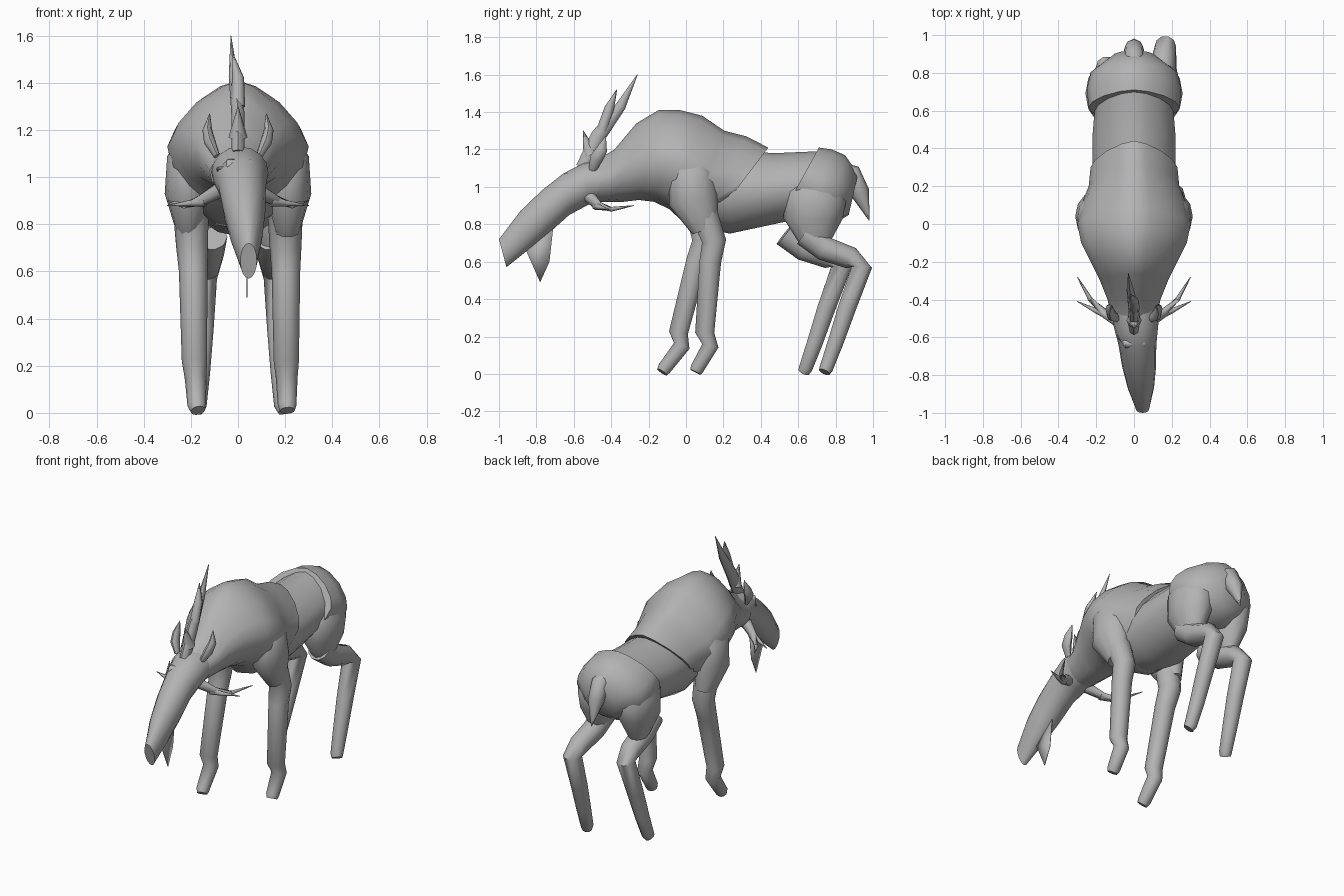
import bpy, bmesh, math
from mathutils import Vector

if "Cube" in bpy.data.objects:
    bpy.data.objects.remove(bpy.data.objects["Cube"])

grey = bpy.data.materials.new("plain grey")
grey.use_nodes = True
grey.diffuse_color = (0.45, 0.45, 0.45, 1)
grey.node_tree.nodes["Principled BSDF"].inputs["Base Color"].default_value = grey.diffuse_color


def finish(name, bm):
    """Turn a bmesh into a smooth object that keeps its sharp edges."""
    bmesh.ops.recalc_face_normals(bm, faces=bm.faces)
    mesh = bpy.data.meshes.new(name)
    bm.to_mesh(mesh)
    bm.free()
    mesh.materials.append(grey)
    obj = bpy.data.objects.new(name, mesh)
    bpy.context.collection.objects.link(obj)
    bpy.ops.object.select_all(action="DESELECT")
    obj.select_set(True)
    bpy.context.view_layer.objects.active = obj
    bpy.ops.object.shade_smooth_by_angle(angle=math.radians(50))
    return obj


def skin(name, frames, sides, peak=1):
    """Skin a chain of (centre, side axis, up axis) ellipses; peak narrows the top half."""
    bm = bmesh.new()
    rings = []
    for centre, side, up in frames:
        ring = []
        for i in range(sides):
            angle = math.tau * i / sides
            c, s = math.cos(angle), math.sin(angle)
            power = peak if s > 0 else 1
            across = math.copysign(abs(c) ** power, c)
            along = math.copysign(abs(s) ** power, s)
            ring.append(bm.verts.new(centre + side * across + up * along))
        rings.append(ring)
    for ring, following in zip(rings, rings[1:]):
        for i in range(sides):
            j = (i + 1) % sides
            bm.faces.new((ring[i], ring[j], following[j], following[i]))
    bm.faces.new(rings[0])
    bm.faces.new(rings[-1])
    return finish(name, bm)


def mix(start, end, t):
    return start + (end - start) * t


def hull(name, top_span, bottom_span, tops, bottoms, widths, peak=1.2, drift=0):
    """Body section with evenly spaced stations between a top line and a bottom line."""
    frames = []
    for i, (top_z, bottom_z, width) in enumerate(zip(tops, bottoms, widths)):
        t = i / (len(tops) - 1)
        top = Vector((drift * t, mix(*top_span, t), top_z))
        bottom = Vector((drift * t, mix(*bottom_span, t), bottom_z))
        frames.append(((top + bottom) / 2, Vector((width, 0, 0)), (top - bottom) / 2))
    return skin(name, frames, sides=16, peak=peak)


def limb(name, path, start, end, bulge=0, flat=1, mirror=1, sides=8):
    """Tapered tube along a path, swollen in the middle by the bulge."""
    points = [Vector((x * mirror, y, z)) for x, y, z in path]
    last = len(points) - 1
    frames = []
    for i, point in enumerate(points):
        t = i / last
        radius = mix(start, end, t) + bulge * math.sin(math.pi * t)
        heading = (points[min(i + 1, last)] - points[max(i - 1, 0)]).normalized()
        reference = Vector((1, 0, 0)) if abs(heading.x) < 0.7 else Vector((0, 0, 1))
        up = heading.cross(reference).normalized()
        frames.append((point, up.cross(heading) * radius * flat, up * radius))
    return skin(name, frames, sides)


def leg(name, outline, hip_x, foot_x, shift=0, swing=0):
    """Leg from a side outline; swing moves it more toward the foot."""
    last = len(outline) - 1
    path = [(mix(hip_x, foot_x, i / last), y + shift + swing * (1 - z), z)
            for i, (y, z) in enumerate(outline)]
    return limb(name, path, start=0.075, end=0.032, sides=10)


# Torso: the chest shell and the rump both overlap the waist
hull("chest", top_span=(-0.5, 0.44), bottom_span=(-0.5, 0.16),
     tops=(1.13, 1.2, 1.34, 1.41, 1.41, 1.38, 1.3, 1.27, 1.21),
     bottoms=(0.92, 0.92, 0.92, 0.93, 0.92, 0.88, 0.8, 0.78, 0.84),
     widths=(0.12, 0.14, 0.18, 0.23, 0.28, 0.3, 0.28, 0.24, 0.23), peak=1.35)
hull("waist", top_span=(0, 0.7), bottom_span=(0, 0.7),
     tops=(1.2, 1.2, 1.18, 1.19), bottoms=(0.8, 0.75, 0.8, 0.85),
     widths=(0.2, 0.22, 0.22, 0.2))
hull("rump", top_span=(0.71, 0.92), bottom_span=(0.53, 0.87),
     tops=(1.21, 1.2, 1.17, 1.07), bottoms=(0.88, 0.8, 0.78, 0.85),
     widths=(0.24, 0.25, 0.23, 0.11))
limb("tail", [(0, 0.8, 1.12), (0, 0.88, 1.07), (0, 0.93, 0.97), (0, 0.98, 0.82)],
     start=0.02, end=0.002, bulge=0.05)

# Head, with the muzzle turned a little to its left
hull("head", top_span=(-0.43, -1), bottom_span=(-0.4, -0.96),
     tops=(1.13, 1.13, 1.07, 0.98, 0.87, 0.72),
     bottoms=(0.94, 0.91, 0.85, 0.75, 0.66, 0.57),
     widths=(0.12, 0.12, 0.1, 0.09, 0.07, 0.035), peak=1, drift=0.045)
limb("brow", [(-0.08, -0.59, 1.03), (-0.04, -0.63, 1.05), (0.05, -0.63, 1.05), (0.1, -0.59, 1.03)],
     start=0.015, end=0.015, bulge=0.015)

# Thin beard plate under the jaw
bm = bmesh.new()
beard_outline = ((-0.86, 0.67), (-0.78, 0.49), (-0.73, 0.6), (-0.71, 0.78))
bm.faces.new([bm.verts.new((0.04, y, z)) for y, z in beard_outline])
finish("beard", bm).modifiers.new("thin plate", "SOLIDIFY").thickness = 0.004

# Central antler with its two tines
limb("centre_antler", [(0, -0.55, 1.1), (0, -0.47, 1.27), (-0.02, -0.35, 1.43), (-0.03, -0.26, 1.6)],
     start=0.04, end=0.002, bulge=0.015, flat=0.7)
limb("centre_antler_back_tine", [(0, -0.45, 1.3), (0, -0.41, 1.42), (-0.02, -0.37, 1.52)],
     start=0.03, end=0.002, bulge=0.01)
limb("centre_antler_front_tine", [(0, -0.51, 1.17), (0, -0.55, 1.3)], start=0.04, end=0.002)

# Parts that repeat on both sides
for side, mirror in (("left", 1), ("right", -1)):
    limb(side + "_antler", [(0.07, -0.52, 0.95), (0.16, -0.47, 0.9), (0.23, -0.4, 0.88), (0.3, -0.28, 0.9)],
         start=0.035, end=0.002, mirror=mirror)
    limb(side + "_antler_tine", [(0.14, -0.48, 0.9), (0.2, -0.46, 0.89), (0.3, -0.41, 0.88)],
         start=0.025, end=0.002, mirror=mirror)
    limb(side + "_ear", [(0.09, -0.5, 1.09), (0.12, -0.48, 1.15), (0.13, -0.45, 1.2), (0.12, -0.43, 1.27)],
         start=0.02, end=0.002, bulge=0.025, flat=0.7, mirror=mirror)
    limb(side + "_shoulder", [(0.18, 0.05, 1.22), (0.21, 0.03, 1.08), (0.21, 0.04, 0.93), (0.21, 0.1, 0.77)],
         start=0.03, end=0.07, bulge=0.09, flat=0.75, mirror=mirror, sides=12)
    limb(side + "_thigh", [(0.13, 0.72, 1.06), (0.14, 0.69, 0.95), (0.14, 0.68, 0.83), (0.14, 0.69, 0.68)],
         start=0.1, end=0.07, bulge=0.09, flat=0.7, mirror=mirror, sides=12)

# Legs, each pair sharing one outline at a different stride
front = ((0.1, 0.85), (0.15, 0.71), (0.13, 0.6), (0.1, 0.22), (0.13, 0.15), (0.06, 0.03), (0.05, 0.01))
hind = ((0.64, 0.75), (0.74, 0.67), (0.88, 0.62), (0.94, 0.57), (0.86, 0.35), (0.8, 0.17),
        (0.75, 0.03), (0.74, 0.01))
leg("left_front_leg", front, hip_x=0.2, foot_x=0.21)
leg("right_front_leg", front, hip_x=-0.2, foot_x=-0.17, swing=-0.18)
leg("left_hind_leg", hind, hip_x=0.14, foot_x=0.2)
leg("right_hind_leg", hind, hip_x=-0.12, foot_x=-0.18, shift=-0.11)
